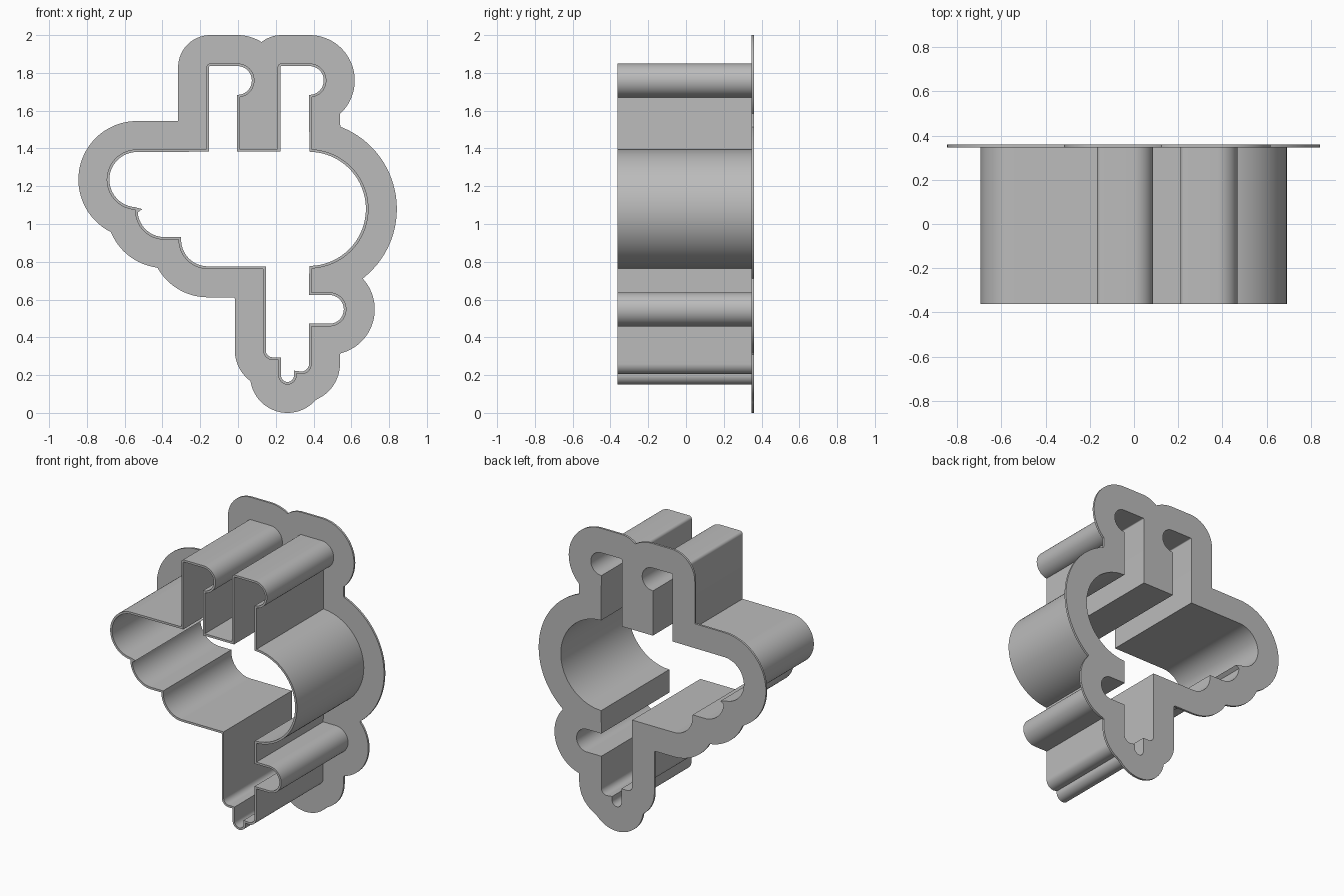
import bpy, bmesh, math
from mathutils import Vector, Matrix

if "Cube" in bpy.data.objects:
    bpy.data.objects.remove(bpy.data.objects["Cube"], do_unlink=True)

WALL, RIM = 0.014, 0.15            # wall thickness, flange width
FRONT, SEAT, BACK = -0.362, 0.346, 0.36

grey = bpy.data.materials.new("grey plastic")
grey.use_nodes = True
grey.diffuse_color = (0.5, 0.5, 0.5, 1)
grey.node_tree.nodes["Principled BSDF"].inputs["Base Color"].default_value = (0.5, 0.5, 0.5, 1)


def arc(x, z, r, start, end, step=4):
    n = max(2, math.ceil(abs(end - start) / step))
    angles = [math.radians(start + (end - start) * i / n) for i in range(n + 1)]
    return [Vector((x + r * math.cos(a), z + r * math.sin(a))) for a in angles]


def pt(x, z):
    return [Vector((x, z))]


# Outer outline of the cutting wall, clockwise
outline = (
    arc(-0.147, 1.83, 0.02, 180, 90, 15)           # first prong
    + arc(-0.003, 1.76, 0.09, 90, -83) + pt(0.008, 1.397)
    + pt(0.21, 1.397)                              # second prong
    + arc(0.23, 1.83, 0.02, 180, 90, 15)
    + arc(0.378, 1.76, 0.09, 90, -82)
    + arc(0.375, 1.08, 0.316, 87, -87)             # round body end
    + pt(0.39, 0.638) + arc(0.484, 0.548, 0.09, 90, -90)
    + pt(0.39, 0.458) + arc(0.335, 0.26, 0.055, 0, -90)
    + pt(0.31, 0.208) + arc(0.262, 0.198, 0.048, 0, -180)   # bottom nub
    + pt(0.214, 0.28) + arc(0.185, 0.332, 0.052, -90, -180)
    + pt(0.133, 0.762)
    + arc(-0.16, 0.917, 0.155, -90, -180)          # scalloped side
    + arc(-0.39, 1.072, 0.155, -90, -180)
    + arc(-0.535, 1.235, 0.16, -90, -270) + pt(-0.167, 1.397)
)


def normal(a, b):
    d = (b - a).normalized()
    return Vector((-d.y, d.x))


def inset(points, dist):
    """Mitred inset of a closed clockwise loop."""
    result = []
    for i, p in enumerate(points):
        n0 = normal(points[i - 1], p)
        n1 = normal(p, points[(i + 1) % len(points)])
        m = (n0 + n1).normalized()
        result.append(p - m * dist / max(m.dot(n0), 0.5))
    return result


def subdivide(points, step=0.01):
    result = []
    for i, p in enumerate(points):
        q = points[(i + 1) % len(points)]
        n = max(1, math.ceil((q - p).length / step))
        result += [p.lerp(q, k / n) for k in range(n)]
    return result


def round_offset(points, dist):
    """Round-cornered outward offset, keeping only its outer envelope."""
    dense = subdivide(points)
    candidates = []
    for i, p in enumerate(dense):
        n0 = normal(dense[i - 1], p)
        n1 = normal(p, dense[(i + 1) % len(dense)])
        turn = n0.angle_signed(n1, 0)              # positive is clockwise, a convex corner
        n = max(1, math.ceil(math.degrees(turn) / 5)) if turn > 0 else 1
        for k in range(n + 1):
            candidates.append(p + n0.lerp(n1, k / n).normalized() * dist)
    limit = (dist - 0.0004) ** 2
    kept = []
    for c in candidates:
        if kept and (c - kept[-1]).length < 0.004:
            continue
        if all((c.x - p.x) ** 2 + (c.y - p.y) ** 2 >= limit for p in dense):
            kept.append(c)
    return kept


def ring(name, outer, inner, y0, y1):
    """Solid plate between two loops, running from y0 to y1."""
    curve = bpy.data.curves.new(name, "CURVE")
    curve.dimensions = "2D"
    curve.fill_mode = "BOTH"
    curve.extrude = (y1 - y0) / 2
    for loop in (outer, inner):
        spline = curve.splines.new("POLY")
        spline.points.add(len(loop) - 1)
        for sp, p in zip(spline.points, loop):
            sp.co = (p.x, p.y, 0, 1)
        spline.use_cyclic_u = True
    obj = bpy.data.objects.new(name, curve)
    bpy.context.collection.objects.link(obj)
    bpy.ops.object.select_all(action="DESELECT")
    obj.select_set(True)
    bpy.context.view_layer.objects.active = obj
    bpy.ops.object.convert(target="MESH")
    obj = bpy.context.view_layer.objects.active
    mesh = obj.data
    mesh.transform(Matrix.Translation((0, (y0 + y1) / 2, 0)) @ Matrix.Rotation(math.pi / 2, 4, "X"))
    bm = bmesh.new()
    bm.from_mesh(mesh)
    bmesh.ops.remove_doubles(bm, verts=bm.verts, dist=0.0001)
    bmesh.ops.recalc_face_normals(bm, faces=bm.faces)
    bm.to_mesh(mesh)
    bm.free()
    mesh.materials.clear()
    mesh.materials.append(grey)
    bpy.ops.object.shade_smooth_by_angle(angle=math.radians(30))
    return obj


inner = inset(outline, WALL)
ring("cutting_wall", outline, inner, FRONT, SEAT)
ring("back_flange", round_offset(outline, RIM), inner, SEAT, BACK)
